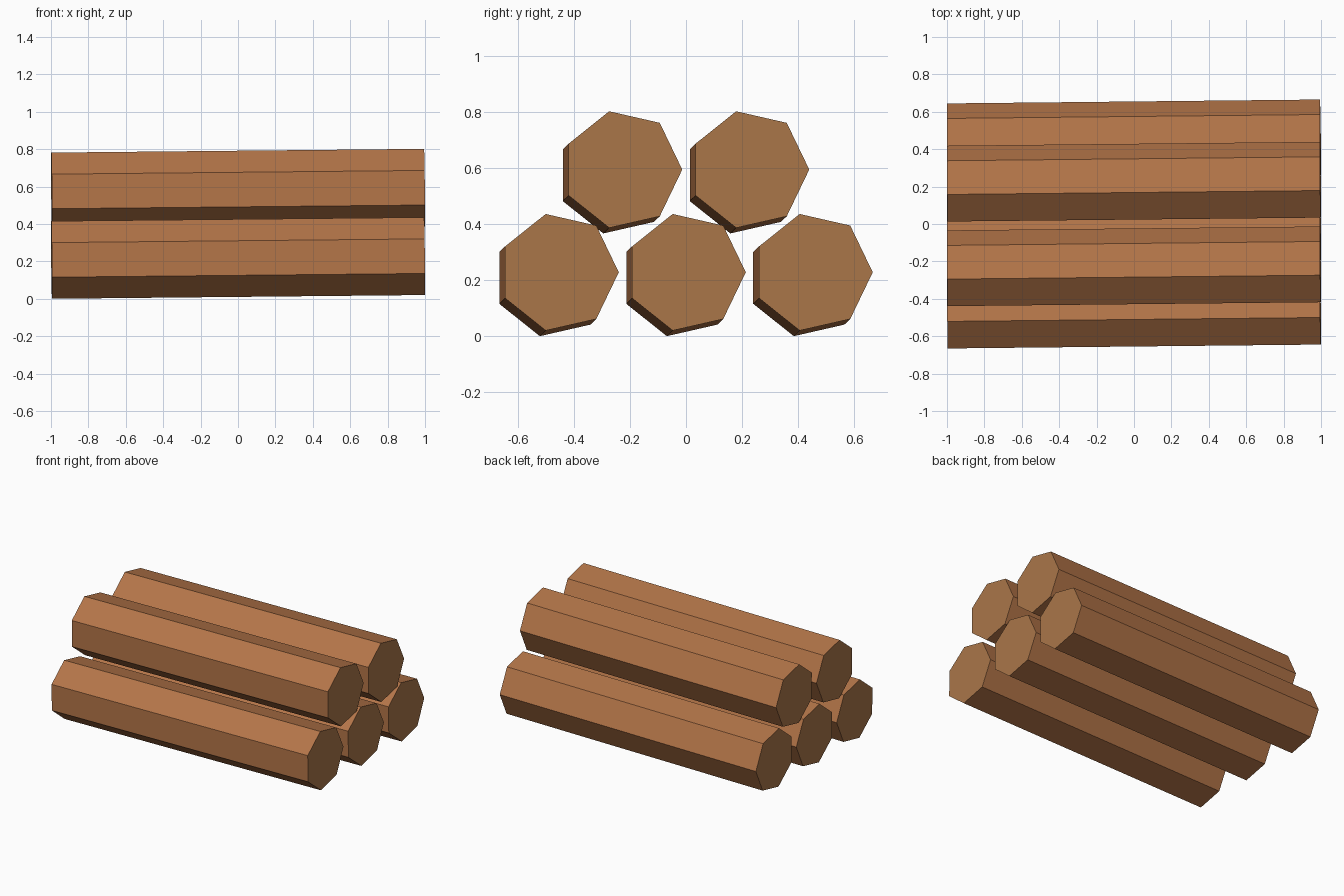
import bpy, bmesh, math
from mathutils import Matrix, Vector

if "Cube" in bpy.data.objects:
    bpy.data.objects.remove(bpy.data.objects["Cube"])

SIDES = 7
RADIUS = 0.213
HALF = 0.997                                  # half length of a log
AXIS = Vector((2.0, 0.021, 0.02)).normalized()  # slight lean of the whole stack


def material(name, color):
    m = bpy.data.materials.new(name)
    m.diffuse_color = (*color, 1.0)
    m.use_nodes = True
    m.node_tree.nodes["Principled BSDF"].inputs["Base Color"].default_value = m.diffuse_color
    return m


bark = material("bark_brown", (0.46, 0.18, 0.066))
cut_wood = material("cut_end_brown", (0.40, 0.18, 0.066))


def log(name, y, z):
    """Seven-sided log along the shared axis, centred at (0, y, z)."""
    bm = bmesh.new()
    rings = []
    for end in (-1, 1):
        ring = []
        for k in range(SIDES):
            a = 2 * math.pi * k / SIDES
            dy, dz = RADIUS * math.cos(a), RADIUS * math.sin(a)
            # end cuts are square to the leaning axis
            x = end * HALF * AXIS.x - dy * AXIS.y - dz * AXIS.z
            ring.append(bm.verts.new((x, y + dy + end * HALF * AXIS.y,
                                      z + dz + end * HALF * AXIS.z)))
        rings.append(ring)
    left, right = rings
    for k in range(SIDES):
        n = (k + 1) % SIDES
        bm.faces.new((left[k], right[k], right[n], left[n]))
    for ring in rings:
        bm.faces.new(ring).material_index = 1
    bmesh.ops.recalc_face_normals(bm, faces=bm.faces)
    mesh = bpy.data.meshes.new(name)
    bm.to_mesh(mesh)
    bm.free()
    mesh.materials.append(bark)
    mesh.materials.append(cut_wood)
    bpy.context.collection.objects.link(bpy.data.objects.new(name, mesh))


# Bottom row of three logs
for i in range(3):
    log(f"bottom_log_{i + 1}", -0.0105 + (i - 1) * 0.4525, 0.218)

# Top row of two logs resting in the gaps
for i in range(2):
    log(f"top_log_{i + 1}", -0.0105 + (i - 0.5) * 0.4525, 0.584)
